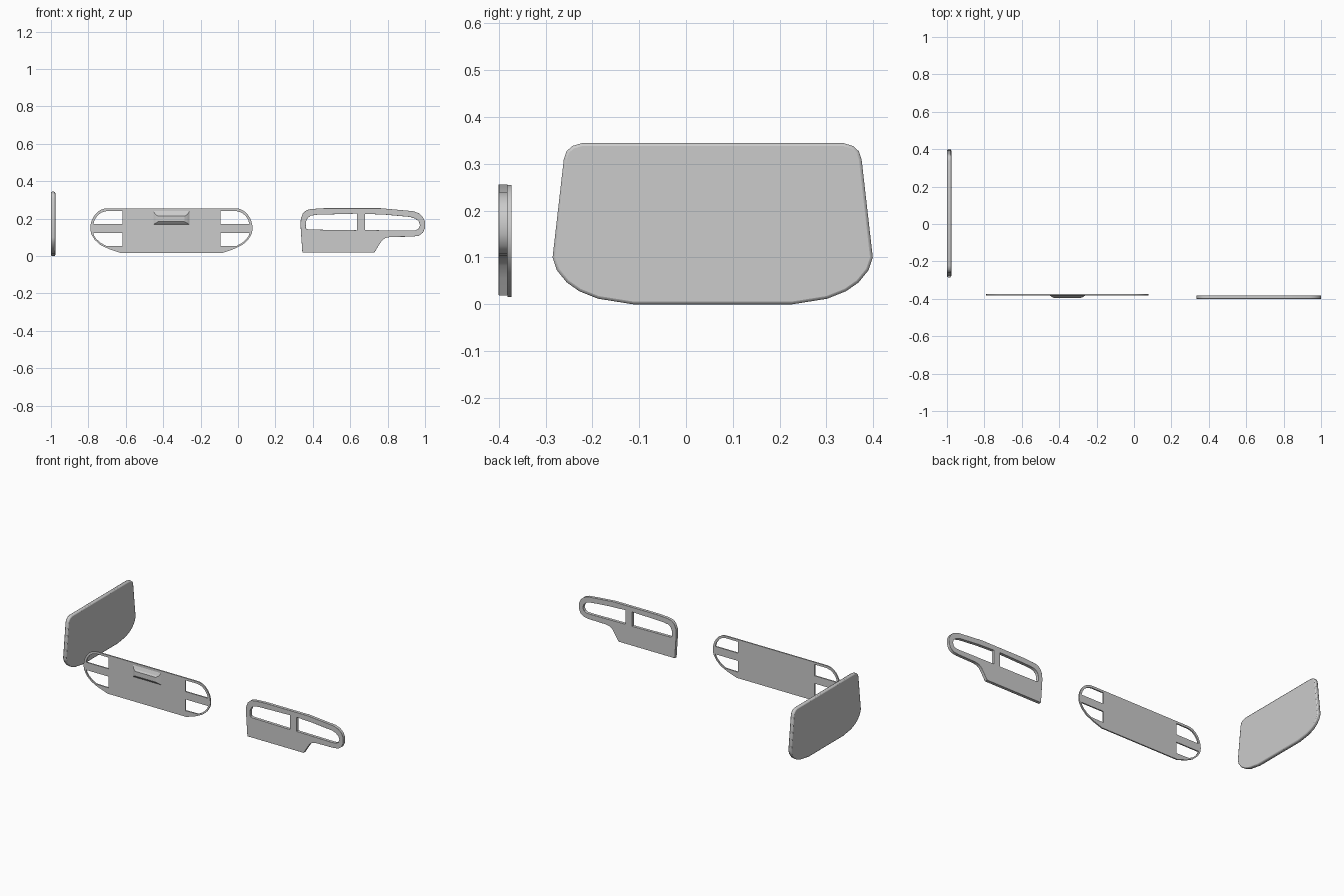
import bpy, bmesh, math
from mathutils import Matrix

if "Cube" in bpy.data.objects:
    bpy.data.objects.remove(bpy.data.objects["Cube"])

FRONT = Matrix(((1, 0, 0, 0), (0, 0, -1, 0), (0, 1, 0, 0), (0, 0, 0, 1)))  # profile in xz
SIDE = Matrix(((0, 0, 1, 0), (1, 0, 0, 0), (0, 1, 0, 0), (0, 0, 0, 1)))    # profile in yz


def plate(name, loops, thickness, matrix, location, bevel):
    """Flat plate from an outline loop followed by hole loops."""
    curve = bpy.data.curves.new(name, 'CURVE')
    curve.dimensions = '2D'
    curve.fill_mode = 'BOTH'
    curve.extrude = thickness / 2
    for pts in loops:
        s = curve.splines.new('POLY')
        s.points.add(len(pts) - 1)
        for p, (u, v) in zip(s.points, pts):
            p.co = (u, v, 0, 1)
        s.use_cyclic_u = True
    ob = bpy.data.objects.new(name, curve)
    bpy.context.collection.objects.link(ob)
    bpy.ops.object.select_all(action='DESELECT')
    ob.select_set(True)
    bpy.context.view_layer.objects.active = ob
    bpy.ops.object.convert(target='MESH')
    ob = bpy.context.object
    bm = bmesh.new()
    bm.from_mesh(ob.data)
    bmesh.ops.remove_doubles(bm, verts=bm.verts, dist=1e-5)
    bmesh.ops.dissolve_limit(bm, angle_limit=0.01, verts=bm.verts, edges=bm.edges)
    bmesh.ops.transform(bm, matrix=matrix, verts=bm.verts)
    bmesh.ops.recalc_face_normals(bm, faces=bm.faces)
    bm.to_mesh(ob.data)
    bm.free()
    ob.location = location
    if bevel:
        m = ob.modifiers.new('rounded_rim', 'BEVEL')
        m.width = bevel
        m.segments = 2
        m.limit_method = 'ANGLE'
        m.angle_limit = math.radians(60)
    bpy.ops.object.shade_smooth_by_angle(angle=math.radians(35))
    return ob


def mirrored(half):
    return half + [(-u, v) for u, v in reversed(half)]


def flip(pts):
    return [(-u, v) for u, v in reversed(pts)]


# end panel, standing across the left end
end_half = [(0.17, 0), (0.245, 0.012), (0.285, 0.028), (0.312, 0.047), (0.333, 0.073),
            (0.342, 0.1), (0.318, 0.31), (0.312, 0.327), (0.30, 0.338), (0.28, 0.344)]
plate('end_panel', [mirrored(end_half)], 0.023, SIDE, (-0.9885, 0.057, 0), 0.006)

# long panel with four rounded windows
arc = [(0.344 + 0.09 * math.sin(a), 0.145 + 0.11 * math.cos(a))
       for a in [math.radians(11.25 * i) for i in range(9)]]
long_half = [(0.27, 0.016), (0.335, 0.038), (0.38, 0.06), (0.41, 0.087), (0.429, 0.118)] + arc[::-1]
upper = [(0.262, 0.171), (0.417, 0.171), (0.41, 0.195), (0.395, 0.217), (0.374, 0.233),
         (0.345, 0.241), (0.262, 0.241)]
lower = [(0.262, 0.123), (0.262, 0.053), (0.35, 0.055), (0.377, 0.07), (0.4, 0.09),
         (0.413, 0.108), (0.418, 0.123)]
plate('long_panel', [mirrored(long_half), upper, flip(upper), lower, flip(lower)],
      0.008, FRONT, (-0.356, -0.377, 0), 0)

# tapered handle bump on the long panel
bm = bmesh.new()
rings = []
for hw, z0, z1, y in ((0.10, 0.166, 0.245, -0.379), (0.085, 0.176, 0.222, -0.389),
                      (0.07, 0.184, 0.213, -0.396)):
    rings.append([bm.verts.new((-0.356 + sx * hw, y, z))
                  for sx, z in ((-1, z0), (1, z0), (1, z1), (-1, z1))])
for a, b in zip(rings, rings[1:]):
    for i in range(4):
        j = (i + 1) % 4
        bm.faces.new((a[i], a[j], b[j], b[i]))
bm.faces.new(rings[-1])
bm.faces.new(rings[0][::-1])
bmesh.ops.recalc_face_normals(bm, faces=bm.faces)
mesh = bpy.data.meshes.new('handle_bump')
bm.to_mesh(mesh)
bm.free()
bpy.context.collection.objects.link(bpy.data.objects.new('handle_bump', mesh))

# stepped panel with two windows
outline = [(0.342, 0.019), (0.332, 0.168), (0.334, 0.2), (0.345, 0.229), (0.365, 0.246),
           (0.395, 0.252), (0.46, 0.256), (0.76, 0.256), (0.936, 0.24), (0.965, 0.229),
           (0.986, 0.21), (0.998, 0.184), (0.997, 0.15), (0.987, 0.125), (0.965, 0.109),
           (0.93, 0.104), (0.81, 0.102), (0.785, 0.096), (0.768, 0.083), (0.75, 0.056),
           (0.727, 0.019)]
left_window = [(0.36, 0.155), (0.362, 0.185), (0.37, 0.203), (0.387, 0.216), (0.42, 0.221),
               (0.634, 0.227), (0.634, 0.138), (0.372, 0.142), (0.363, 0.146)]
right_window = [(0.678, 0.226), (0.79, 0.221), (0.92, 0.209), (0.947, 0.2), (0.965, 0.184),
                (0.971, 0.165), (0.963, 0.146), (0.945, 0.137), (0.92, 0.136), (0.678, 0.139)]
plate('stepped_panel', [outline, left_window, right_window], 0.019, FRONT,
      (0.002, -0.3905, 0), 0.004)
